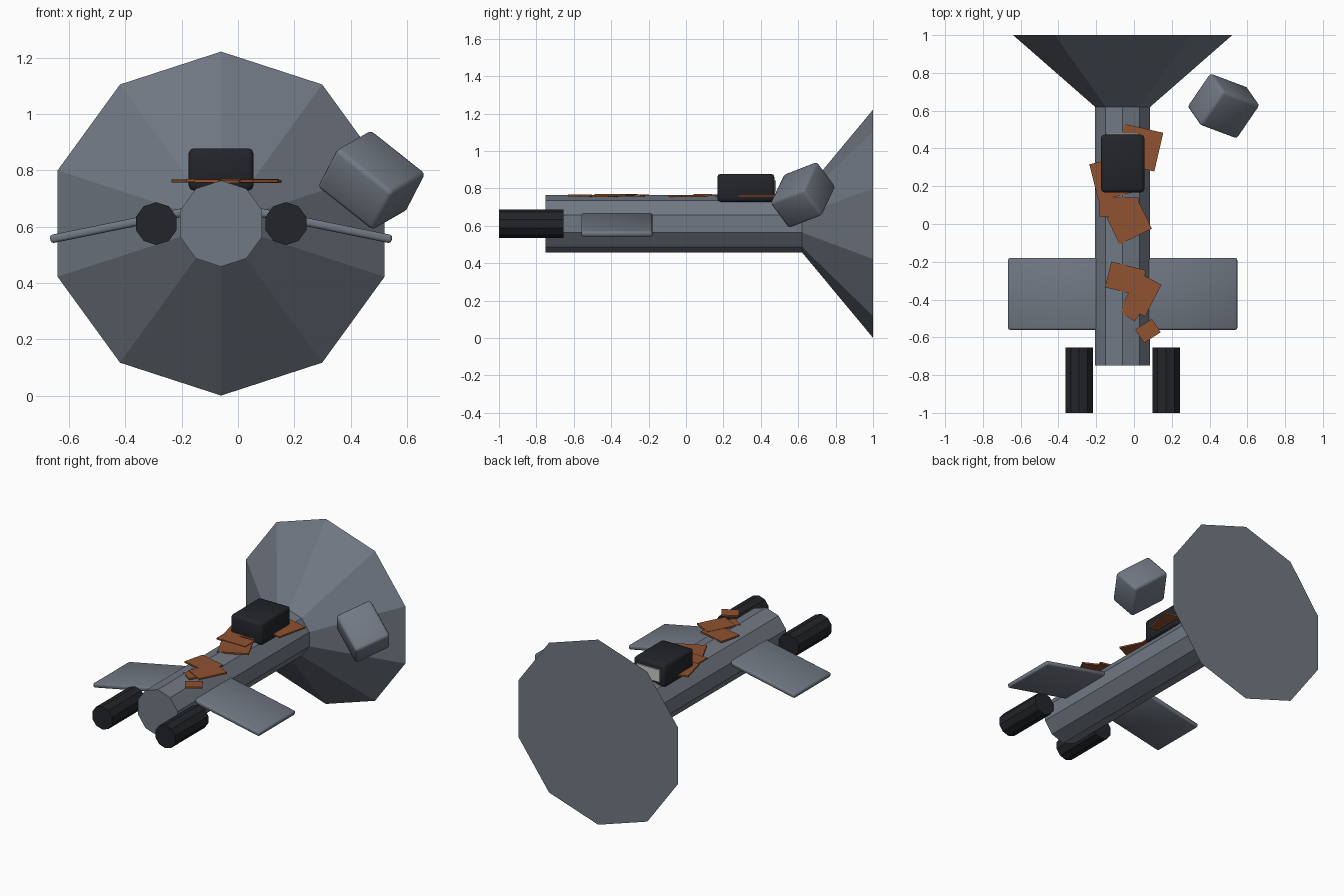
import bpy, math
from mathutils import Matrix, Vector

if "Cube" in bpy.data.objects:
    bpy.data.objects.remove(bpy.data.objects["Cube"])

CX, CZ = -0.06, 0.611   # centre line of the hull


def material(name, rgb):
    m = bpy.data.materials.new(name)
    m.diffuse_color = (*rgb, 1)
    m.use_nodes = True
    m.node_tree.nodes["Principled BSDF"].inputs["Base Color"].default_value = m.diffuse_color
    return m


SLATE = material("slate", (0.165, 0.188, 0.228))
DARK = material("dark", (0.016, 0.018, 0.022))
RUST = material("rust", (0.28, 0.085, 0.03))
PALE = material("pale", (0.6, 0.6, 0.56))


def cone(name, x, y0, y1, r0, r1, mat=SLATE):
    """Ten-sided tube or frustum along y with a corner pointing up."""
    bpy.ops.mesh.primitive_cone_add(vertices=10, radius1=r0, radius2=r1, depth=y1 - y0,
                                    location=(x, (y0 + y1) / 2, CZ),
                                    rotation=(-math.pi / 2, 0, 0))
    ob = bpy.context.object
    ob.name = name
    ob.data.materials.append(mat)
    return ob


def box(name, loc, size, rot=None, bevel=0.0, mat=SLATE):
    """Box, with softly shaded rounded edges when bevelled."""
    bpy.ops.mesh.primitive_cube_add(size=1)
    ob = bpy.context.object
    ob.name = name
    ob.data.transform(Matrix.Diagonal((*size, 1)))
    ob.matrix_world = Matrix.Translation(loc) @ (rot or Matrix()).to_4x4()
    if bevel:
        b = ob.modifiers.new("bevel", 'BEVEL')
        b.width = bevel
        b.segments = 2
        for p in ob.data.polygons:
            p.use_smooth = True
    ob.data.materials.append(mat)
    return ob


# Hull and flared dish
cone("hull", CX, -0.75, 0.62, 0.153, 0.153)
cone("flared_dish", CX, 0.62, 1.0, 0.153, 0.61)

# Drooping wings and side pods
for side, s in (("left", -1), ("right", 1)):
    tilt = Matrix.Rotation(s * math.radians(11.5), 4, 'Y')
    box(side + "_wing", (CX + s * 0.356, -0.37, 0.606), (0.51, 0.38, 0.03), tilt, 0.01)
    cone(side + "_pod", CX + s * 0.23, -1.0, -0.655, 0.076, 0.076, DARK)

# Control box on top with a pale plate on its rear
box("control_box", (CX, 0.32, 0.803), (0.23, 0.305, 0.15), bevel=0.018, mat=DARK)
box("rear_plate", (CX, 0.475, 0.803), (0.17, 0.014, 0.08), mat=PALE)

# Loose tumbling block
u = Vector((0.195, -0.073, -0.155)).normalized()
v = Vector((0.055, -0.09, 0.135))
v = (v - u * v.dot(u)).normalized()
turn = Matrix((u, v, u.cross(v))).transposed()
box("loose_block", (0.474, 0.625, 0.765), (0.265, 0.187, 0.232), turn, 0.018)

# Rust patches: x, y, width, length, angle
patches = [
    (0.029, 0.404, 0.21, 0.21, -13), (-0.115, 0.243, 0.20, 0.20, 14),
    (-0.08, 0.09, 0.21, 0.10, 0), (-0.025, 0.004, 0.19, 0.157, 26),
    (-0.045, -0.29, 0.19, 0.14, -14), (0.042, -0.375, 0.135, 0.19, -27),
    (0.0, -0.441, 0.09, 0.12, -34), (0.074, -0.566, 0.105, 0.085, 33),
]
for i, (x, y, w, l, a) in enumerate(patches):
    box(f"rust_patch_{i + 1}", (x, y, 0.760 + 0.002 * (i % 3)), (w, l, 0.01),
        Matrix.Rotation(math.radians(a), 4, 'Z'), mat=RUST)
